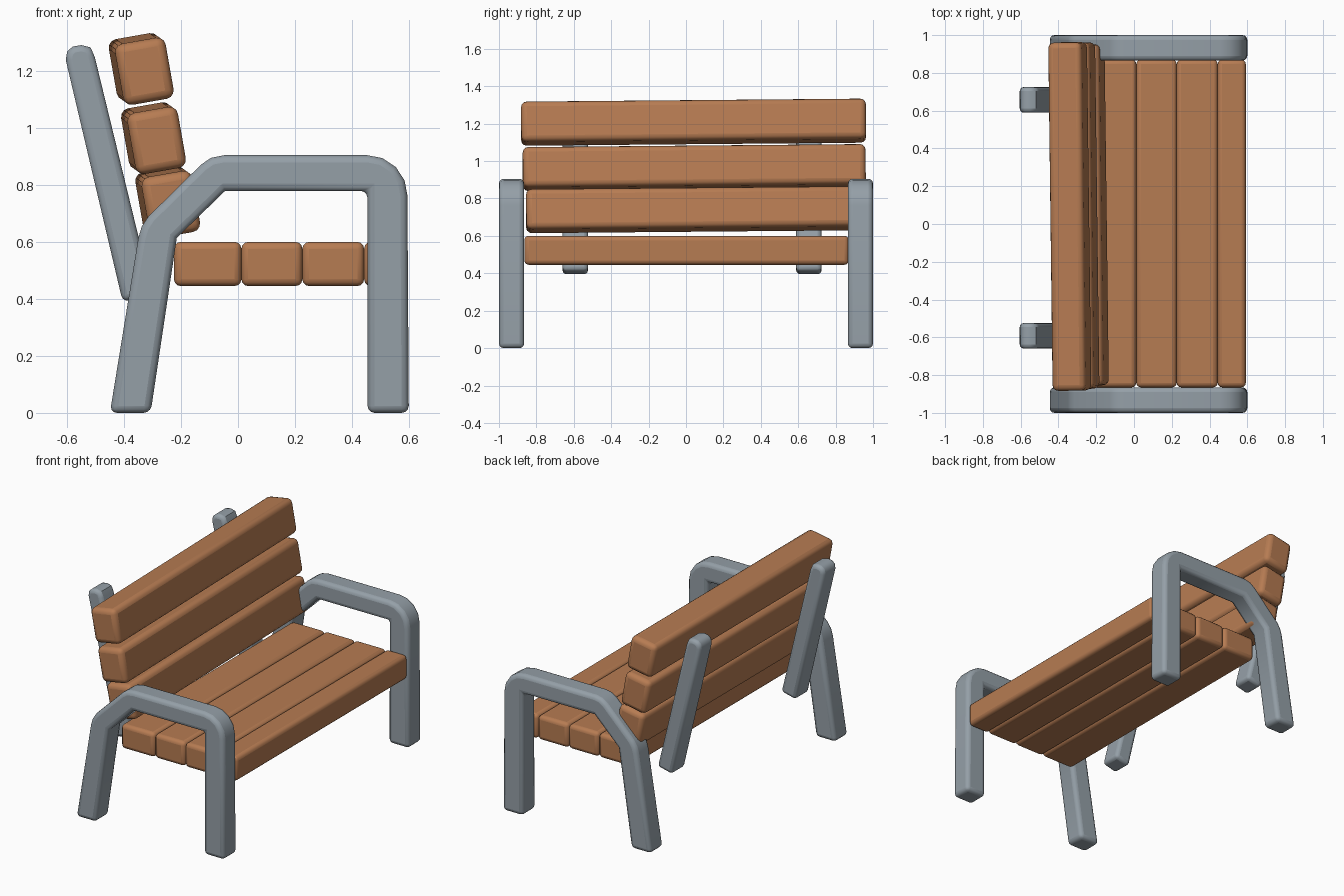
import bpy, bmesh, math

if "Cube" in bpy.data.objects:
    bpy.data.objects.remove(bpy.data.objects["Cube"])

def material(name, rgb):
    m = bpy.data.materials.new(name)
    m.diffuse_color = (*rgb, 1)
    m.use_nodes = True
    m.node_tree.nodes["Principled BSDF"].inputs["Base Color"].default_value = m.diffuse_color
    return m

WOOD = material("brown wood", (0.47, 0.20, 0.085))
METAL = material("grey metal", (0.30, 0.35, 0.39))

def finish(ob, mat, bevel, segments=3):
    """Assign the colour, round the edges and smooth the shading."""
    ob.data.materials.append(mat)
    mod = ob.modifiers.new("rounding", 'BEVEL')
    mod.width, mod.segments = bevel, segments
    mod.limit_method, mod.angle_limit = 'ANGLE', math.radians(60)
    bpy.ops.object.select_all(action='DESELECT')
    ob.select_set(True)
    bpy.context.view_layer.objects.active = ob
    bpy.ops.object.shade_smooth_by_angle(angle=math.radians(50))

def new_object(name, bm):
    me = bpy.data.meshes.new(name)
    bmesh.ops.recalc_face_normals(bm, faces=bm.faces)
    bm.to_mesh(me)
    bm.free()
    ob = bpy.data.objects.new(name, me)
    bpy.context.collection.objects.link(ob)
    return ob

def prism(name, profile, y0, y1, mat, bevel):
    """Extrude an x-z profile along y."""
    bm = bmesh.new()
    face = bm.faces.new([bm.verts.new((x, y0, z)) for x, z in profile])
    ext = bmesh.ops.extrude_face_region(bm, geom=[face])
    verts = [v for v in ext["geom"] if isinstance(v, bmesh.types.BMVert)]
    bmesh.ops.translate(bm, verts=verts, vec=(0, y1 - y0, 0))
    finish(new_object(name, bm), mat, bevel)

def slat(name, centre, size, rot=(0, 0, 0), bevel=0.03):
    bm = bmesh.new()
    bmesh.ops.create_cube(bm, size=1)
    bmesh.ops.scale(bm, vec=size, verts=bm.verts)
    ob = new_object(name, bm)
    ob.location, ob.rotation_euler = centre, rot
    finish(ob, WOOD, bevel)

# Side frames: splayed back leg, armrest and front leg in one bent bar
arc = [(0.455 + 0.14 * math.sin(a), 0.765 + 0.14 * math.cos(a))
       for a in (math.radians(d) for d in (0, 22, 45, 68, 90))]
frame = ([(-0.45, 0), (-0.35, 0.615), (-0.338, 0.655), (-0.315, 0.69),
          (-0.13, 0.872), (-0.095, 0.896), (-0.05, 0.905)] + arc +
         [(0.6, 0), (0.455, 0), (0.455, 0.78), (-0.045, 0.78),
          (-0.215, 0.615), (-0.307, 0)])
for label, y0, y1 in (("right", -1, -0.865), ("left", 0.865, 1)):
    prism(label + "_side_frame", frame, y0, y1, METAL, 0.025)

# Back posts, leaning backwards
post = [(-0.405, 0.39), (-0.605, 1.24), (-0.6, 1.27), (-0.58, 1.287),
        (-0.55, 1.292), (-0.518, 1.284), (-0.503, 1.25), (-0.30, 0.415)]
for label, y in (("right", -0.592), ("left", 0.657)):
    prism(label + "_back_post", post, y - 0.068, y + 0.068, METAL, 0.022)

# Seat slats
for i, (x0, x1) in enumerate([(-0.225, 0.012), (0.012, 0.226),
                              (0.226, 0.443), (0.443, 0.592)]):
    slat(f"seat_slat_{i + 1}", ((x0 + x1) / 2, 0.003, 0.523),
         (x1 - x0, 1.735, 0.155), bevel=0.024)

# Backrest slats, tilted and slightly askew
for i, (x, z, y0, y1) in enumerate([(-0.247, 0.740, -0.855, 0.95),
                                    (-0.297, 0.965, -0.873, 0.96),
                                    (-0.340, 1.208, -0.882, 0.962)]):
    slat(f"back_slat_{i + 1}", (x, (y0 + y1) / 2, z),
         (0.18, y1 - y0, 0.218), (0.009, math.radians(-10), 0.011))
